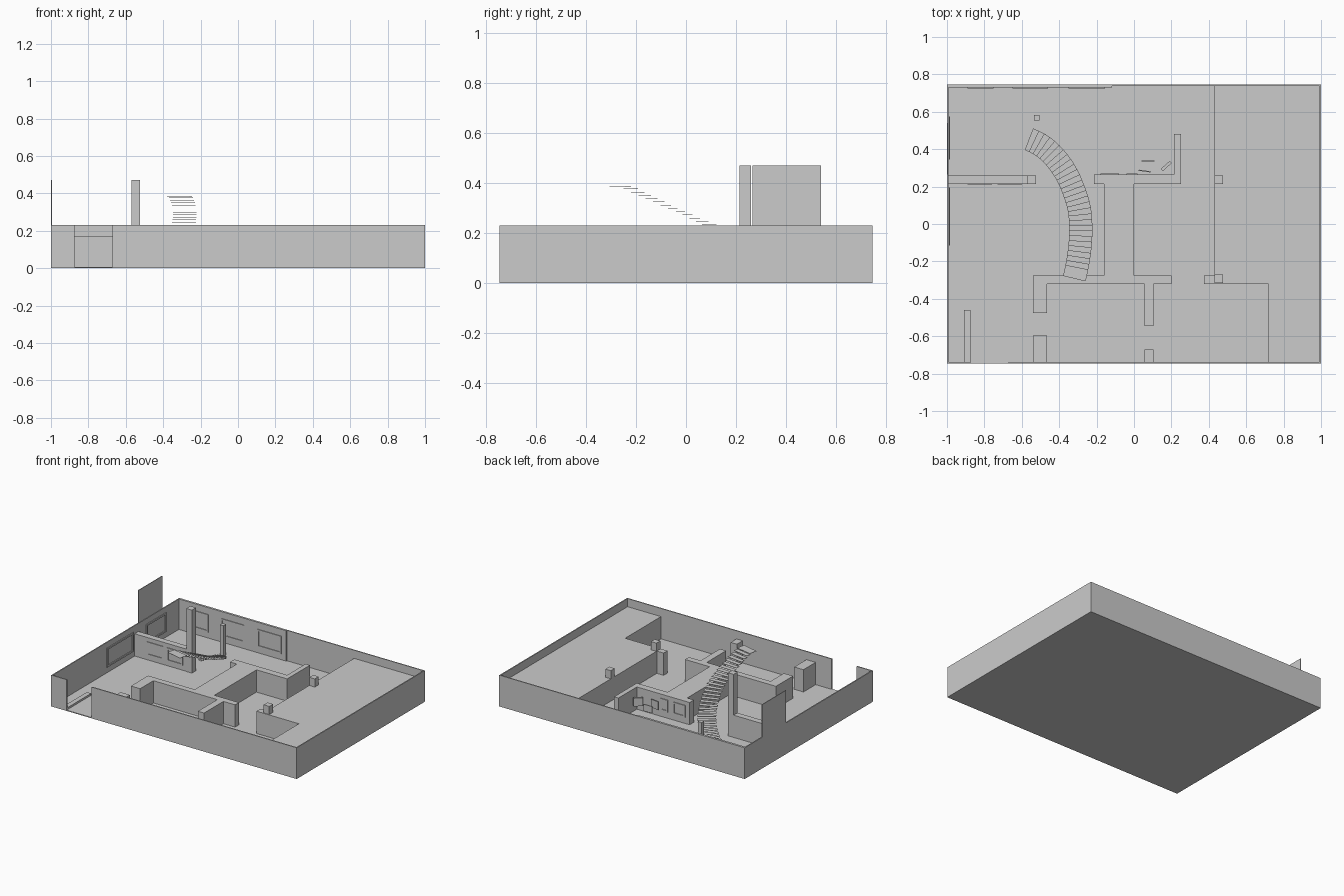
import bpy, bmesh, math
from mathutils import Vector, Matrix

if "Cube" in bpy.data.objects:
    bpy.data.objects.remove(bpy.data.objects["Cube"])

X, Y, H, LOW, T = 1.0, 0.745, 0.23, 0.17, 0.008


def new_object(name, bm):
    bmesh.ops.recalc_face_normals(bm, faces=bm.faces)
    mesh = bpy.data.meshes.new(name)
    bm.to_mesh(mesh)
    bm.free()
    ob = bpy.data.objects.new(name, mesh)
    bpy.context.collection.objects.link(ob)
    return ob


def box(name, x0, x1, y0, y1, z0, z1, turn=0):
    bm = bmesh.new()
    bmesh.ops.create_cube(bm, size=1, matrix=Matrix.Diagonal((x1 - x0, y1 - y0, z1 - z0, 1)))
    ob = new_object(name, bm)
    ob.location = ((x0 + x1) / 2, (y0 + y1) / 2, (z0 + z1) / 2)
    ob.rotation_euler.z = turn
    return ob


def prism(name, outline, z0, z1):
    bm = bmesh.new()
    face = bm.faces.new([bm.verts.new((x, y, z0)) for x, y in outline])
    ext = bmesh.ops.extrude_face_region(bm, geom=[face])
    bmesh.ops.translate(bm, vec=(0, 0, z1 - z0),
                        verts=[v for v in ext['geom'] if isinstance(v, bmesh.types.BMVert)])
    return new_object(name, bm)


# floor slab and outer walls, with an entrance gap in the front
box("floor", -X, X, -Y, Y, 0, 0.006)
box("left_wall", -X, -X + T, -Y, Y, 0, H)
box("right_wall", X - T, X, -Y, Y, 0, H)
box("back_wall", -X, X, Y - T, Y, 0, H)
box("back_wall_lining", -X, -0.118, Y - 0.016, Y - T, 0, H)
box("front_wall_left", -X, -0.875, -Y, -Y + T, 0, H)
box("front_wall_right", -0.67, X, -Y, -Y + T, 0, H)
box("upper_wall_panel", -X, -X + 0.005, 0.265, 0.54, H, 0.47)
box("entrance_curb", -0.91, -0.875, -Y, -0.46, 0, 0.02)

# raised terrace on the right
prism("terrace", [(0.43, Y - T), (0.43, -0.275), (0.375, -0.275), (0.375, -0.32),
                  (0.72, -0.32), (0.72, -Y + T), (X - T, -Y + T), (X - T, Y - T)], 0, LOW)
for i, y in enumerate((-0.315, 0.215)):
    box(f"terrace_post_{i}", 0.43, 0.475, y, y + 0.045, LOW, H)

# central core joined to the long partition and the rear partition
prism("core_and_partitions", [
    (-0.54, -0.475), (-0.465, -0.475), (-0.465, -0.32), (0.055, -0.32),
    (0.055, -0.545), (0.105, -0.545), (0.105, -0.32), (0.2, -0.32),
    (0.2, -0.275), (0, -0.275), (0, 0.215), (0.25, 0.215), (0.25, 0.48),
    (0.215, 0.48), (0.215, 0.265), (-0.215, 0.265), (-0.215, 0.215),
    (-0.16, 0.215), (-0.16, -0.275), (-0.54, -0.275)], 0, LOW)
box("left_partition", -X + T, -0.525, 0.215, 0.26, 0, LOW)
box("front_pier_left", -0.54, -0.465, -Y + T, -0.595, 0, LOW)
box("front_pier_right", 0.055, 0.105, -Y + T, -0.67, 0, LOW)

# columns
box("tall_column", -0.57, -0.525, 0.213, 0.26, 0, 0.47)
box("slim_column", -0.535, -0.505, 0.553, 0.583, 0, H)


# rectangular frames on walls; axis is the direction the frame runs along
def frame(name, axis, a0, a1, depth, z0, z1, w=0.012, d=0.006):
    for i, (p0, p1, q0, q1) in enumerate(((a0, a1, z0, z0 + w), (a0, a1, z1 - w, z1),
                                          (a0, a0 + w, z0 + w, z1 - w), (a1 - w, a1, z0 + w, z1 - w))):
        if axis == 'x':
            box(f"{name}_{i}", p0, p1, depth - d / 2, depth + d / 2, q0, q1)
        else:
            box(f"{name}_{i}", depth - d / 2, depth + d / 2, p0, p1, q0, q1)


for i, (a, b) in enumerate(((-0.89, -0.75), (-0.65, -0.46), (-0.35, -0.155))):
    frame(f"back_window_{i}", 'x', a, b, Y - 0.018, 0.05, 0.18)
for i, (a, b) in enumerate(((-0.115, 0.195), (0.345, 0.575))):
    frame(f"side_window_{i}", 'y', a, b, -X + 0.013, 0.05, 0.19)
for i, (a, b) in enumerate(((-0.89, -0.76), (-0.73, -0.6))):
    frame(f"partition_frame_{i}", 'x', a, b, 0.213, 0.04, 0.14)
for i, (a, b) in enumerate(((-0.18, -0.08), (-0.04, 0.02))):
    frame(f"rear_frame_{i}", 'x', a, b, 0.267, 0.05, 0.14)

# small freestanding panels in the rear nook
box("nook_panel_flat", 0.04, 0.11, 0.333, 0.339, 0.05, 0.1)
box("nook_panel_wall", 0.025, 0.09, 0.28, 0.286, 0.06, 0.12, math.radians(-8))
box("nook_panel_angled", 0.14, 0.205, 0.302, 0.318, 0.06, 0.12, math.radians(42))

# curved stair: thin floating treads spaced evenly along a smooth path
KEYS = [Vector(p) for p in ((-0.69, 0.475), (-0.583, 0.461), (-0.468, 0.4), (-0.368, 0.28),
                            (-0.302, 0.12), (-0.285, 0), (-0.291, -0.14), (-0.319, -0.292),
                            (-0.36, -0.43))]
path = []
for p0, p1, p2, p3 in zip(KEYS, KEYS[1:], KEYS[2:], KEYS[3:]):
    for k in range(40):
        t = k / 40
        path.append(0.5 * (2 * p1 + (p2 - p0) * t + (2 * p0 - 5 * p1 + 4 * p2 - p3) * t ** 2
                           + (3 * p1 - p0 - 3 * p2 + p3) * t ** 3))
path.append(KEYS[-2])
dist = [0.0]
for a, b in zip(path, path[1:]):
    dist.append(dist[-1] + (b - a).length)


def edge_at(s):
    i = max(1, next((j for j, d in enumerate(dist) if d >= s), len(dist) - 1))
    a, b = path[i - 1], path[i]
    p = a.lerp(b, (s - dist[i - 1]) / (dist[i] - dist[i - 1]))
    n = Vector((b.y - a.y, a.x - b.x)).normalized() * 0.062
    return p - n, p + n


STEPS = 31
run = dist[-1] / STEPS
for i in range(STEPS):
    a, b = edge_at(max(0, (i - 0.2) * run))
    c, d = edge_at(min(dist[-1], (i + 1) * run))
    z = min(0.386, 0.013 * (i + 1))
    prism(f"stair_tread_{i}", [a, b, d, c], z - 0.002, z)
